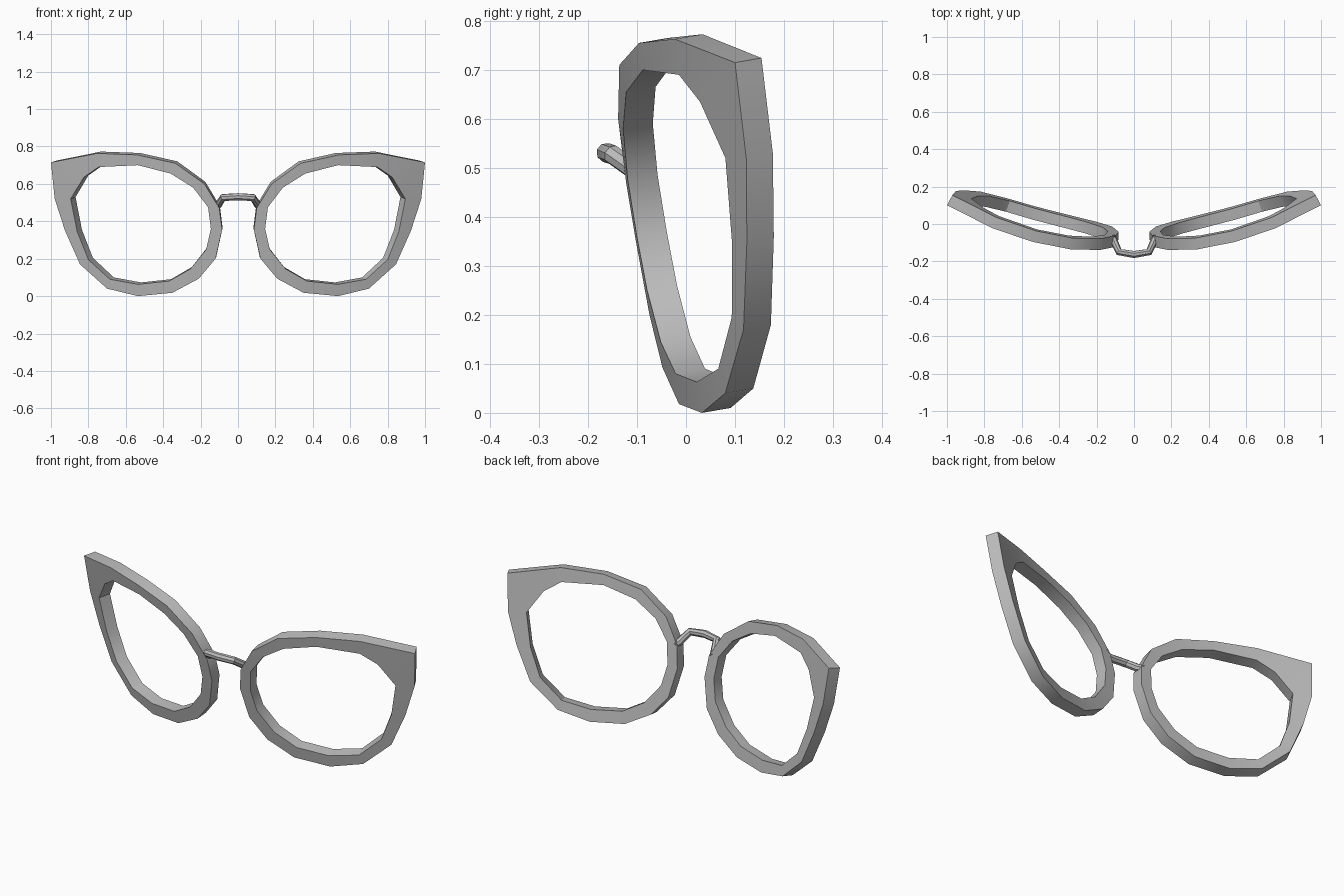
import bpy
import bmesh
from math import radians
from mathutils import Vector

cube = bpy.data.objects.get("Cube")
if cube:
    bpy.data.objects.remove(cube, do_unlink=True)

grey = bpy.data.materials.new("frame grey")
grey.use_nodes = True
colour = (0.5, 0.5, 0.5, 1)
grey.diffuse_color = colour
grey.node_tree.nodes["Principled BSDF"].inputs["Base Color"].default_value = colour

THICKNESS = 0.062
TILT = 0.172      # backward lean of the rims towards the bottom
WRAP = 0.267      # sideways wrap of the face curve

# Rim outlines (x, z), matching point for point, starting at the wing tip
OUTER = [(1.0, .715), (.755, .763), (.54, .755), (.335, .71), (.18, .60),
         (.10, .47), (.085, .355), (.12, .20), (.21, .093), (.35, .018),
         (.535, .0), (.70, .04), (.845, .17), (.925, .35), (.98, .52)]
INNER = [(.825, .635), (.745, .69), (.535, .70), (.36, .655), (.24, .58),
         (.16, .475), (.145, .36), (.17, .25), (.255, .145), (.37, .08),
         (.535, .063), (.685, .09), (.80, .195), (.86, .345), (.895, .52)]


def on_face(x, z):
    """Point on the curved front surface of the frame."""
    return Vector((x, WRAP * x * x - TILT * z - 0.044, z))


def behind(x, z):
    """Same point pushed back along the surface normal."""
    normal = Vector((-2 * WRAP * x, 1, TILT)).normalized()
    return on_face(x, z) + normal * THICKNESS


def finish(obj):
    obj.data.materials.clear()
    obj.data.materials.append(grey)
    bpy.ops.object.select_all(action="DESELECT")
    obj.select_set(True)
    bpy.context.view_layer.objects.active = obj
    bpy.ops.object.shade_smooth_by_angle(angle=radians(30))


def make_rim(name, side):
    """Closed ring of quads: front, inside, back and outside."""
    bm = bmesh.new()
    loops = [(OUTER, on_face), (INNER, on_face), (INNER, behind), (OUTER, behind)]
    rings = []
    for outline, place in loops:
        points = [place(x, z) for x, z in outline]
        rings.append([bm.verts.new((side * p.x, p.y, p.z)) for p in points])
    count = len(OUTER)
    for a, b in zip(rings, rings[1:] + rings[:1]):
        for i in range(count):
            j = (i + 1) % count
            bm.faces.new((a[i], a[j], b[j], b[i]))
    bmesh.ops.recalc_face_normals(bm, faces=bm.faces)
    mesh = bpy.data.meshes.new(name)
    bm.to_mesh(mesh)
    bm.free()
    obj = bpy.data.objects.new(name, mesh)
    bpy.context.collection.objects.link(obj)
    finish(obj)


make_rim("left_rim", 1)
make_rim("right_rim", -1)

# Nose bridge: a bent round wire
half = [(.118, -.07, .475), (.105, -.095, .488), (.08, -.15, .527)]
path = half + [(0, -.163, .531)] + [(-x, y, z) for x, y, z in reversed(half)]
curve = bpy.data.curves.new("bridge", "CURVE")
curve.dimensions = "3D"
curve.bevel_depth = 0.02
curve.bevel_resolution = 2
curve.use_fill_caps = True
spline = curve.splines.new("POLY")
spline.points.add(len(path) - 1)
for point, co in zip(spline.points, path):
    point.co = (*co, 1)
bridge = bpy.data.objects.new("bridge", curve)
bpy.context.collection.objects.link(bridge)
bpy.ops.object.select_all(action="DESELECT")
bridge.select_set(True)
bpy.context.view_layer.objects.active = bridge
bpy.ops.object.convert(target="MESH")
finish(bpy.context.view_layer.objects.active)
